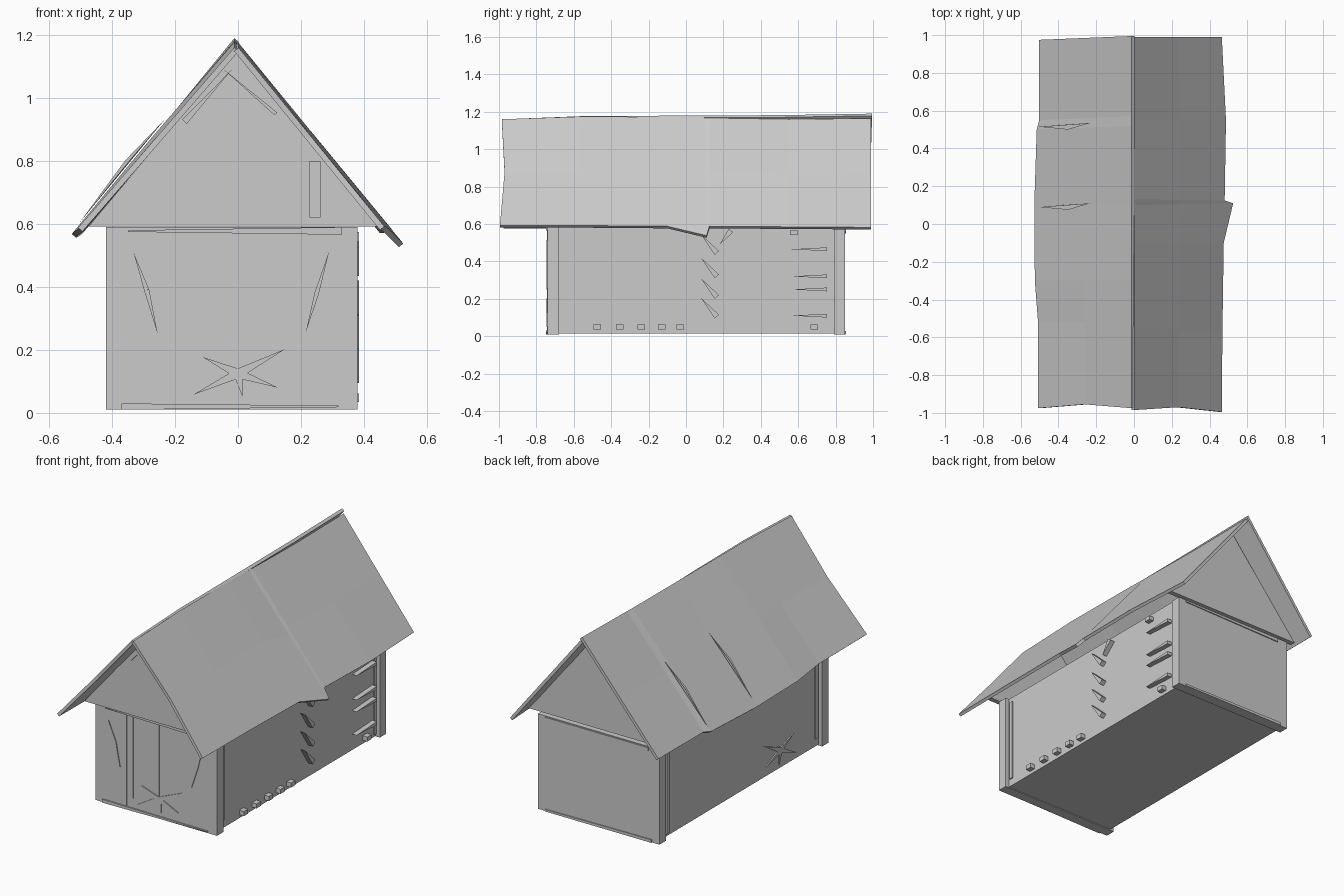
import bpy, bmesh, math

grey = bpy.data.materials.new("weathered_grey")
grey.diffuse_color = (0.6, 0.6, 0.6, 1)


def finish(name, bm):
    bmesh.ops.recalc_face_normals(bm, faces=bm.faces[:])
    me = bpy.data.meshes.new(name)
    bm.to_mesh(me)
    bm.free()
    me.materials.append(grey)
    ob = bpy.data.objects.new(name, me)
    bpy.context.collection.objects.link(ob)
    return ob


def add_prism(bm, axis, pts, lo, hi):
    """Extrude a 2D outline along x (outline in y,z) or along y (outline in x,z)."""
    def place(p, v):
        return (v, p[0], p[1]) if axis == 'x' else (p[0], v, p[1])
    a = [bm.verts.new(place(p, lo)) for p in pts]
    b = [bm.verts.new(place(p, hi)) for p in pts]
    bm.faces.new(a)
    bm.faces.new(b[::-1])
    for i in range(len(pts)):
        j = (i + 1) % len(pts)
        bm.faces.new((a[i], b[i], b[j], a[j]))


def parts(name, axis, outlines, lo, hi):
    bm = bmesh.new()
    for pts in outlines:
        add_prism(bm, axis, pts, lo, hi)
    return finish(name, bm)


def rect(u0, u1, v0, v1):
    return [(u0, v0), (u1, v0), (u1, v1), (u0, v1)]


def shard(u0, v0, u1, v1, w):
    """Thin splinter that tapers from width w to a point."""
    d = math.hypot(u1 - u0, v1 - v0)
    nu, nv = -(v1 - v0) / d * w / 2, (u1 - u0) / d * w / 2
    return [(u0 + nu, v0 + nv), (u0 - nu, v0 - nv), (u1, v1)]


# Walls and floor: end slabs stand proud of the side panels
parts("front_wall", 'y', [rect(-0.42, 0.38, 0.01, 0.59)], -0.74, -0.68)
parts("back_wall", 'y', [rect(-0.42, 0.38, 0.01, 0.575)], 0.79, 0.85)
parts("right_wall", 'x', [rect(-0.68, 0.79, 0.015, 0.59)], 0.33, 0.355)
parts("left_wall", 'x', [rect(-0.68, 0.79, 0.015, 0.59)], -0.395, -0.37)
parts("floor", 'y', [rect(-0.37, 0.33, 0.015, 0.035)], -0.68, 0.79)

# Gables
gable = [(-0.475, 0.592), (0.46, 0.592), (-0.005, 1.15)]
parts("front_gable", 'y', [gable], -0.765, -0.735)
parts("back_gable", 'y', [gable], 0.82, 0.85)


def roof_panel(name, stations, ridge_x):
    """Stations run front to back: ridge y, eave y, eave x, eave z, ridge z."""
    bm = bmesh.new()
    rows = []
    for i, (ry, ey, ex, ez, rz) in enumerate(stations):
        sag = 0.006 * (-1) ** i if 0 < i < len(stations) - 1 else 0
        mid = ((ridge_x + ex) / 2, (ry + ey) / 2, (rz + ez) / 2 + sag)
        if i == 0:
            mid = (mid[0], mid[1] + 0.02, mid[2])
        rows.append([bm.verts.new(c) for c in
                     ((ridge_x, ry, rz), mid, (ex, ey, ez))])
    for r, s in zip(rows, rows[1:]):
        for k in range(2):
            bm.faces.new((r[k], r[k + 1], s[k + 1], s[k]))
    ob = finish(name, bm)
    # keep the outer skin where it is and thicken inward
    if sum(p.normal.z for p in ob.data.polygons) < 0:
        ob.data.flip_normals()
    sol = ob.modifiers.new("thickness", 'SOLIDIFY')
    sol.thickness = 0.018
    sol.offset = -1
    return ob


# Crumpled roof sheets
roof_panel("right_roof", [
    (-0.985, -0.995, 0.465, 0.592, 1.16),
    (-0.55, -0.58, 0.468, 0.592, 1.175),
    (-0.1, -0.1, 0.475, 0.588, 1.172),
    (0.1, 0.11, 0.525, 0.538, 1.168),
    (0.13, 0.125, 0.48, 0.588, 1.167),
    (0.55, 0.55, 0.487, 0.585, 1.16),
    (0.99, 0.99, 0.465, 0.582, 1.165)], 0.002)
roof_panel("left_roof", [
    (-0.975, -0.975, -0.508, 0.588, 1.16),
    (-0.52, -0.52, -0.508, 0.585, 1.178),
    (-0.3, -0.3, -0.525, 0.572, 1.178),
    (0.1, 0.1, -0.528, 0.568, 1.18),
    (0.52, 0.5, -0.515, 0.575, 1.182),
    (0.57, 0.55, -0.502, 0.588, 1.183),
    (0.995, 0.975, -0.502, 0.59, 1.19)], -0.012)

# Raised slivers on the left roof, placed along the slope
bm = bmesh.new()
for y in (0.09, 0.515):
    v = [bm.verts.new(c) for c in
         ((-0.505, y, 0.602), (-0.35, y - 0.015, 0.795),
          (-0.23, y + 0.02, 0.935), (-0.36, y + 0.01, 0.80))]
    bm.faces.new(v[:3])
    bm.faces.new((v[0], v[2], v[3]))
finish("left_roof_slivers", bm)

# Right side: square pegs, splinters and upright strips
pegs = [rect(y - 0.02, y + 0.02, 0.035, 0.062)
        for y in (-0.475, -0.355, -0.24, -0.13, -0.03, 0.685)]
pegs.append(rect(0.555, 0.595, 0.54, 0.565))
parts("right_pegs", 'x', pegs, 0.35, 0.385)
splinters = [shard(0.165, z, 0.08, z + 0.1, 0.03) for z in (0.105, 0.21, 0.32, 0.445)]
splinters += [shard(0.755, z, 0.565, z, 0.02) for z in (0.11, 0.25, 0.32, 0.465)]
splinters.append(shard(0.24, 0.565, 0.18, 0.49, 0.03))
parts("right_splinters", 'x', splinters, 0.35, 0.385)
parts("right_strips", 'x', [rect(-0.67, -0.645, 0.06, 0.56),
                            rect(0.765, 0.785, 0.03, 0.53)], 0.35, 0.362)


def star(u, v, s):
    """Crossing splinters radiating from one centre."""
    tips = [(1, 0.52), (-0.95, -0.45), (0.85, -0.3), (-0.75, 0.35), (0.1, -0.5)]
    return [shard(u, v, u + a * s, v + b * s, 0.03) for a, b in tips]


# Left side: star of splinters and upright strips
parts("left_star", 'x', star(-0.32, 0.12, 0.16), -0.402, -0.39)
parts("left_strips", 'x', [rect(-0.67, -0.645, 0.06, 0.56),
                           rect(0.73, 0.755, 0.03, 0.55)], -0.402, -0.39)

# Front wall: splinters, star, seams and trim
parts("front_splinters", 'y', [shard(-0.29, 0.39, -0.332, 0.51, 0.016),
                               shard(-0.29, 0.39, -0.255, 0.25, 0.016),
                               shard(0.25, 0.38, 0.29, 0.515, 0.014),
                               shard(0.25, 0.38, 0.215, 0.255, 0.014)], -0.745, -0.738)
parts("front_star", 'y', star(0, 0.125, 0.15), -0.746, -0.738)
parts("front_seams", 'y', [rect(-0.217, -0.213, 0.012, 0.59),
                           rect(-0.174, -0.17, 0.085, 0.565),
                           rect(-0.003, 0.0, 0.085, 0.565)], -0.743, -0.738)
parts("front_trim", 'y', [[(-0.37, 0.01), (0.32, 0.018), (0.32, 0.023), (-0.37, 0.03)],
                          [(-0.35, 0.575), (0.33, 0.566), (0.33, 0.59), (-0.35, 0.58)]],
      -0.748, -0.738)

# Gable battens
parts("front_gable_battens", 'y', [shard(-0.17, 0.925, -0.02, 1.09, 0.02),
                                   shard(0.12, 0.95, -0.05, 1.095, 0.012),
                                   rect(0.227, 0.262, 0.62, 0.8)], -0.77, -0.763)

# Back wall trim
parts("back_trim", 'y', [[(-0.37, 0.01), (0.33, 0.01), (0.33, 0.022), (-0.37, 0.028)],
                         [(-0.35, 0.55), (0.33, 0.56), (0.33, 0.57), (-0.35, 0.57)]],
      0.848, 0.856)
